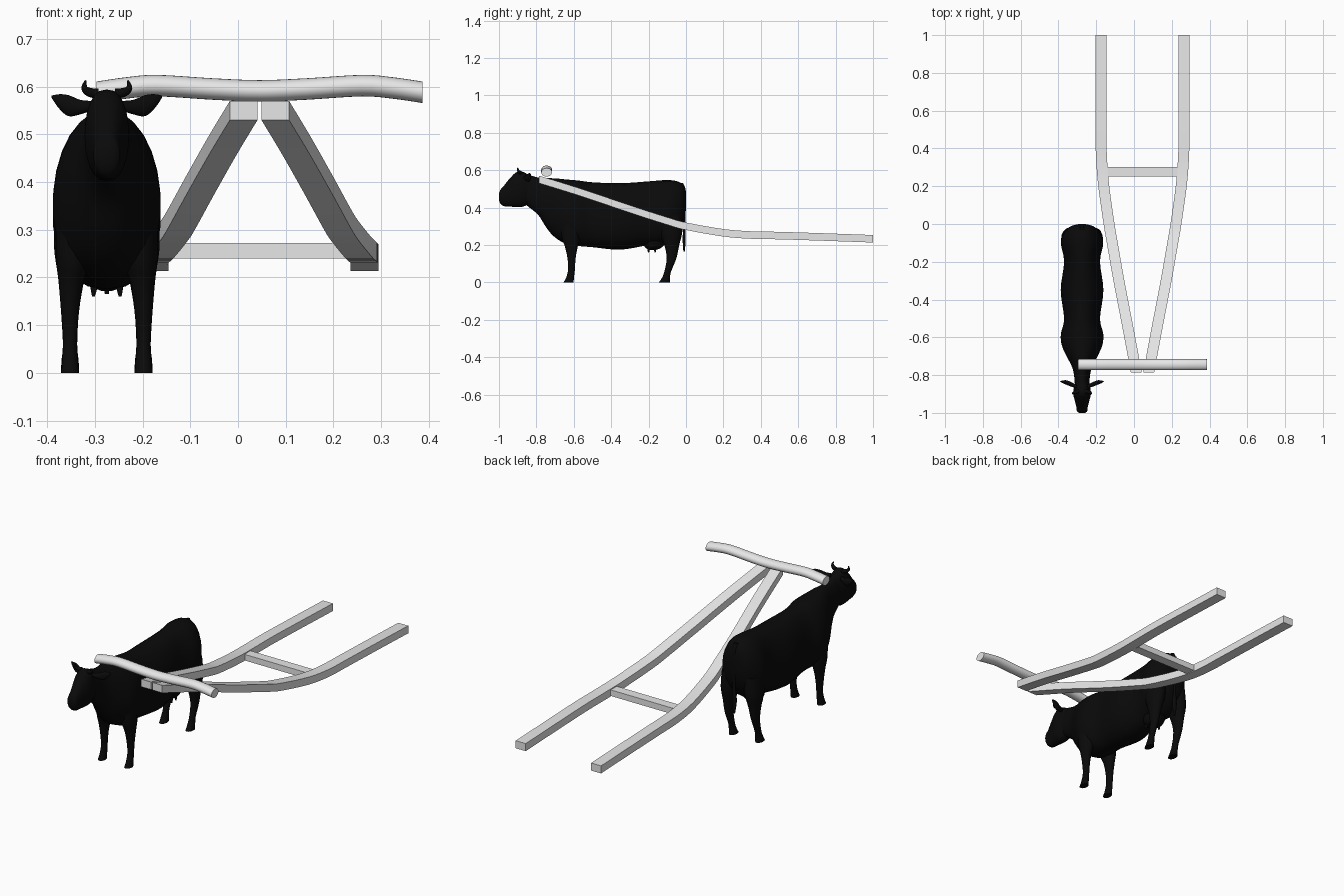
import bpy, bmesh, math
from mathutils import Vector

cube = bpy.data.objects.get("Cube")
if cube:
    bpy.data.objects.remove(cube, do_unlink=True)


def material(name, color):
    m = bpy.data.materials.new(name)
    m.use_nodes = True
    m.diffuse_color = color
    m.node_tree.nodes["Principled BSDF"].inputs["Base Color"].default_value = color
    return m


WOOD = material("pale_wood", (0.8, 0.8, 0.8, 1))
HIDE = material("black_hide", (0.003, 0.003, 0.003, 1))
COW_X = -0.275
FRAME_X = 0.045


def spline(rows, steps):
    """Catmull-Rom interpolation of equal-length tuples."""
    rows = [Vector(r) for r in rows]
    out = []
    for i in range(len(rows) - 1):
        p0, p1 = rows[max(i - 1, 0)], rows[i]
        p2, p3 = rows[i + 1], rows[min(i + 2, len(rows) - 1)]
        for s in range(steps):
            t = s / steps
            out.append(0.5 * (2 * p1 + (p2 - p0) * t + (2 * p0 - 5 * p1 + 4 * p2 - p3) * t * t
                              + (3 * p1 - p0 - 3 * p2 + p3) * t ** 3))
    return out + [rows[-1]]


def skin(name, rings, mat, angle):
    """Joins rings of points into a closed tube with flat caps."""
    bm = bmesh.new()
    loops = [[bm.verts.new(p) for p in ring] for ring in rings]
    n = len(loops[0])
    for a, b in zip(loops, loops[1:]):
        for i in range(n):
            j = (i + 1) % n
            bm.faces.new((a[i], a[j], b[j], b[i]))
    bm.faces.new(loops[0])
    bm.faces.new(loops[-1])
    bmesh.ops.recalc_face_normals(bm, faces=bm.faces)
    me = bpy.data.meshes.new(name)
    bm.to_mesh(me)
    bm.free()
    me.materials.append(mat)
    ob = bpy.data.objects.new(name, me)
    bpy.context.collection.objects.link(ob)
    bpy.ops.object.select_all(action='DESELECT')
    ob.select_set(True)
    bpy.context.view_layer.objects.active = ob
    bpy.ops.object.shade_smooth_by_angle(angle=math.radians(angle))
    return ob


def loft(name, rows, axis, mat=HIDE, pear=0.0, power=1.0, sides=24, steps=4, x=0.0):
    """Rows are centre x, y, z and two half sizes across the axis."""
    u, v = [i for i in range(3) if i != axis]
    rings = []
    for r in spline(rows, steps):
        ring = []
        for k in range(sides):
            a = math.tau * k / sides
            c, s = math.cos(a), math.sin(a)
            p = Vector((r[0] + x, r[1], r[2]))
            p[u] += max(r[3], 0.001) * math.copysign(abs(c) ** power, c) * (1 - pear * s)
            p[v] += max(r[4], 0.001) * s
            ring.append(p)
        rings.append(ring)
    return skin(name, rings, mat, 50)


def trunk(name, rows, **kw):
    """Rows are y, top, bottom and half width."""
    full = [(COW_X, y, (t + b) / 2, w, (t - b) / 2) for y, t, b, w in rows]
    return loft(name, full, 1, **kw)


# Cow body and neck
trunk("cow_body", [
    (-0.001, .47, .40, .02), (-.012, .51, .33, .06), (-.04, .538, .27, .09),
    (-.10, .547, .215, .112), (-.20, .54, .20, .095), (-.35, .53, .175, .113),
    (-.50, .535, .188, .095), (-.58, .545, .195, .112), (-.64, .55, .205, .108),
    (-.70, .556, .24, .082), (-.745, .557, .29, .058), (-.79, .56, .36, .044),
    (-.85, .578, .41, .038)], pear=0.1, power=0.85)

# Head
trunk("cow_head", [
    (-.82, .56, .43, .03), (-.87, .59, .405, .044), (-.905, .59, .403, .046),
    (-.94, .558, .405, .037), (-.975, .515, .408, .029), (-.992, .495, .42, .027),
    (-1.0, .475, .44, .016)], power=0.8)

# Legs, ears and horns in pairs
for side, word in ((1, "left"), (-1, "right")):
    hind = [(.36, -.09, .07, .045, .062), (.27, -.08, .06, .042, .069),
            (.20, -.076, .04, .028, .074), (.13, -.077, .026, .019, .077),
            (.06, -.097, .018, .015, .077), (.025, -.107, .021, .018, .077),
            (0, -.115, .03, .019, .077)]
    fore = [(.34, -.62, .055, .04, .066), (.24, -.616, .048, .036, .07),
            (.19, -.613, .034, .026, .075), (.13, -.612, .022, .019, .077),
            (.07, -.612, .018, .015, .077), (.025, -.62, .021, .017, .077),
            (0, -.628, .027, .019, .077)]
    for name, leg in (("hind_leg", hind), ("front_leg", fore)):
        loft(f"{word}_{name}", [(side * off, y, z, rx, ry) for z, y, ry, rx, off in leg],
             2, sides=16, x=COW_X)

    loft(f"{word}_ear", [
        (side * d, y, z, a, b) for d, y, z, a, b in (
            (.03, -.86, .56, .01, .01), (.055, -.85, .557, .012, .015),
            (.08, -.84, .56, .012, .022), (.10, -.836, .569, .008, .015),
            (.116, -.833, .579, .001, .002))], 0, sides=12, x=COW_X)

    # Horn leans outward, then curls up
    horn = [(.018, -.885, .585, .011), (.036, -.89, .588, .010), (.047, -.896, .597, .007),
            (.044, -.90, .613, .002)]
    rings = []
    path = spline([(side * d, y, z, r) for d, y, z, r in horn], 4)
    for i, p in enumerate(path):
        d = (path[min(i + 1, len(path) - 1)] - path[max(i - 1, 0)]).xyz.normalized()
        e = Vector((0, 1, 0))
        f = d.cross(e).normalized()
        rings.append([p.xyz + Vector((COW_X, 0, 0)) + p.w * (
            math.cos(k * math.tau / 10) * e + math.sin(k * math.tau / 10) * f)
            for k in range(10)])
    skin(f"{word}_horn", rings, HIDE, 50)

    # Teats
    for y in (-.20, -.165):
        loft(f"{word}_teat", [(side * .026, y, .20, .009, .009), (side * .027, y, .178, .007, .007),
                              (side * .028, y, .16, .003, .003)], 2, sides=8, x=COW_X)

# Udder
loft("udder", [(0, -.17, .25, .055, .07), (0, -.17, .21, .052, .06),
               (0, -.175, .185, .04, .042), (0, -.178, .172, .012, .015)], 2, x=COW_X)

# Tail with a fuller tuft
loft("tail", [(0, -.03, .53, .012, .015), (0, -.01, .49, .01, .009), (0, -.007, .40, .008, .006),
              (0, -.009, .30, .008, .006), (0, -.01, .23, .014, .008),
              (0, -.01, .165, .004, .004)], 2, sides=12, x=COW_X)

# Draw shaft rails, mirrored about the frame centre
for side, word in ((1, "left"), (-1, "right")):
    path = spline([(.033, -.785, .55), (.077, -.55, .477), (.125, -.30, .392), (.16, -.10, .328),
                   (.177, 0, .30), (.205, .20, .265), (.217, .35, .253),
                   (.22, .50, .25), (.22, .75, .242), (.22, 1.0, .233)], 4)
    rings = [[Vector((FRAME_X + side * d + sx * .029, y, z + sz * .02))
              for sx, sz in ((-1, -1), (1, -1), (1, 1), (-1, 1))] for d, y, z in path]
    skin(f"{word}_rail", rings, WOOD, 30)

# Cross bar between the rails
skin("cross_bar", [[Vector((x, y, z)) for y, z in ((.252, .24), (.302, .24), (.302, .272), (.252, .272))]
                   for x in (FRAME_X - .19, FRAME_X + .19)], WOOD, 30)

# Wavy yoke beam
loft("yoke", [(FRAME_X + d, -.745, z, .029, .0225) for d, z in (
    (-.342, .588), (-.28, .597), (-.215, .602), (-.10, .595), (0, .591),
    (.10, .595), (.215, .602), (.28, .597), (.342, .588))], 0, mat=WOOD)
